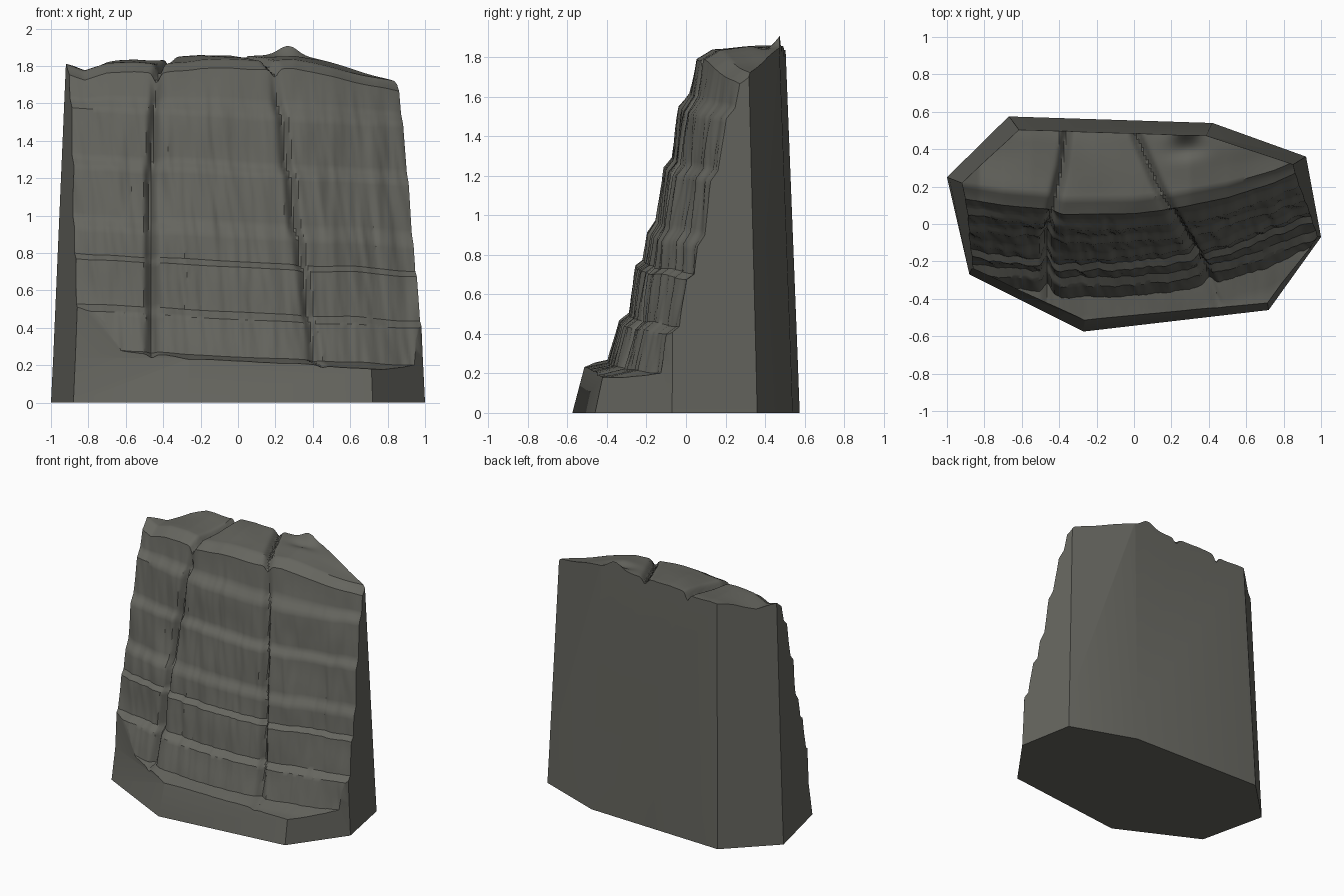
import bpy, bmesh, math
from mathutils import Vector, noise

if "Cube" in bpy.data.objects:
    bpy.data.objects.remove(bpy.data.objects["Cube"])


def lerp(pts, t):
    """Piecewise-linear lookup in a list of (key, value)."""
    if t <= pts[0][0]:
        return pts[0][1]
    for (a, va), (b, vb) in zip(pts, pts[1:]):
        if t <= b:
            return va + (vb - va) * (t - a) / (b - a)
    return pts[-1][1]


def loft(name, rings):
    """Closed solid through equally long rings of points."""
    bm = bmesh.new()
    vs = [[bm.verts.new(p) for p in r] for r in rings]
    n = len(rings[0])
    for a, b in zip(vs, vs[1:]):
        for i in range(n):
            j = (i + 1) % n
            bm.faces.new((a[i], a[j], b[j], b[i]))
    bm.faces.new(vs[0])
    bm.faces.new(vs[-1])
    bmesh.ops.recalc_face_normals(bm, faces=bm.faces)
    me = bpy.data.meshes.new(name)
    bm.to_mesh(me)
    bm.free()
    ob = bpy.data.objects.new(name, me)
    bpy.context.collection.objects.link(ob)
    return ob


# Tapered eight-sided block: footprint and walls
FOOT = [(-1, .25), (-.67, .575), (.42, .54), (.92, .36),
        (1, -.07), (.72, -.46), (-.27, -.575), (-.88, -.27)]


def level(z, sx, sback, sfront):
    return [(x * sx, y * (sfront if y < -.2 else sback), z) for x, y in FOOT]


cliff = loft("cliff_rock", [level(0, 1, 1, 1), level(.24, .988, .985, .89),
                            level(2, .912, .865, .86)])

# Stepped strata profile (y, z), from the front foot up and over the top
PROFILE = [(-.8, .21), (-.51, .235), (-.39, .26), (-.34, .46), (-.29, .50),
           (-.25, .74), (-.21, .77), (-.19, .91), (-.15, .97), (-.11, 1.24),
           (-.07, 1.29), (-.03, 1.55), (.02, 1.62), (.05, 1.79), (.13, 1.84),
           (.45, 1.86), (.8, 1.86)]
# Set-back of the face and top height along x
SETBACK = [(-1, .10), (-.7, .05), (-.47, .03), (-.38, 0), (0, .005), (.2, .03),
           (.5, .09), (.75, .17), (.9, .24), (1.1, .3)]
TOP = [(-1, 1.83), (-.92, 1.83), (-.82, 1.79), (-.7, 1.825), (-.55, 1.835),
       (-.42, 1.825), (-.35, 1.84), (-.2, 1.86), (.1, 1.855), (.3, 1.86),
       (.4, 1.84), (.6, 1.79), (.84, 1.735), (1.1, 1.68)]
# Cracks: x as a function of y, with width and depth
CRACKS = [([(-.45, -.46), (-.1, -.47), (.1, -.43), (.3, -.385), (.5, -.36)], .022, .055),
          ([(-.45, .45), (-.2, .36), (0, .24), (.2, .13), (.5, 0)], .025, .045)]


def face_point(x, y, z):
    y0, z0 = y, z
    front = max(0, min(1, (.5 - y) / .4))
    top = max(0, min(1, (z - 1.55) / .25))
    edge = max(0, min(1, (y + .8) / .25)) * (1 if y < .6 else 0)
    y += lerp(SETBACK, x) * front * edge
    z += -.05 * (x + .3) * (1 - top) + (lerp(TOP, x) - 1.86) * top
    # vertical striations and uneven ledges
    s = x + .12 * z
    rough = .013 * noise.noise(Vector((s * 14, z * 1.3, 3)))
    rough += .008 * noise.noise(Vector((s * 34, z * 4, 8)))
    rough += .02 * noise.noise(Vector((s * 3, z * 3, 5)))
    crack = sum(d * math.exp(-((x - lerp(line, y)) / w) ** 2)
                for line, w, d in CRACKS)
    if y0 < .6:
        y += (rough + crack) * (1 - .95 * top) * edge
    z += .014 * noise.noise(Vector((x * 4, y0 * 4, 1))) - crack * (.15 + .85 * top)
    # small peak on the rear rim with a dent before it
    z += top * .065 * math.exp(-((x - .27) / .07) ** 2 - ((y0 - .5) / .05) ** 2)
    z -= top * .025 * math.exp(-((x - .27) / .1) ** 2 - ((y0 - .38) / .05) ** 2)
    return (x, y, z)


path = []
for (ya, za), (yb, zb) in zip(PROFILE, PROFILE[1:]):
    n = max(3, int(math.hypot(yb - ya, zb - za) / .022))
    path += [(ya + (yb - ya) * i / n, za + (zb - za) * i / n) for i in range(n)]
path.append(PROFILE[-1])

rings = []
COLS = 170
for i in range(COLS + 1):
    x = -1.1 + 2.2 * i / COLS
    rings.append([(x, -.8, -.1)] + [face_point(x, y, z) for y, z in path]
                 + [(x, .8, -.1)])
strata = loft("strata_cutter", rings)
strata.hide_render = True

# Keep only what lies inside both the block and the strata
mod = cliff.modifiers.new("strata", 'BOOLEAN')
mod.operation = 'INTERSECT'
mod.solver = 'EXACT'
mod.object = strata
bpy.context.view_layer.objects.active = cliff
cliff.select_set(True)
strata.select_set(False)
bpy.ops.object.modifier_apply(modifier=mod.name)
bpy.data.objects.remove(strata, do_unlink=True)

# Dark stone colour and shading
stone = bpy.data.materials.new("dark_stone")
stone.diffuse_color = (.13, .13, .113, 1)
stone.use_nodes = True
stone.node_tree.nodes["Principled BSDF"].inputs["Base Color"].default_value = stone.diffuse_color
cliff.data.materials.clear()
cliff.data.materials.append(stone)
for p in cliff.data.polygons:
    p.material_index = 0
bpy.ops.object.shade_smooth_by_angle(angle=math.radians(35))
